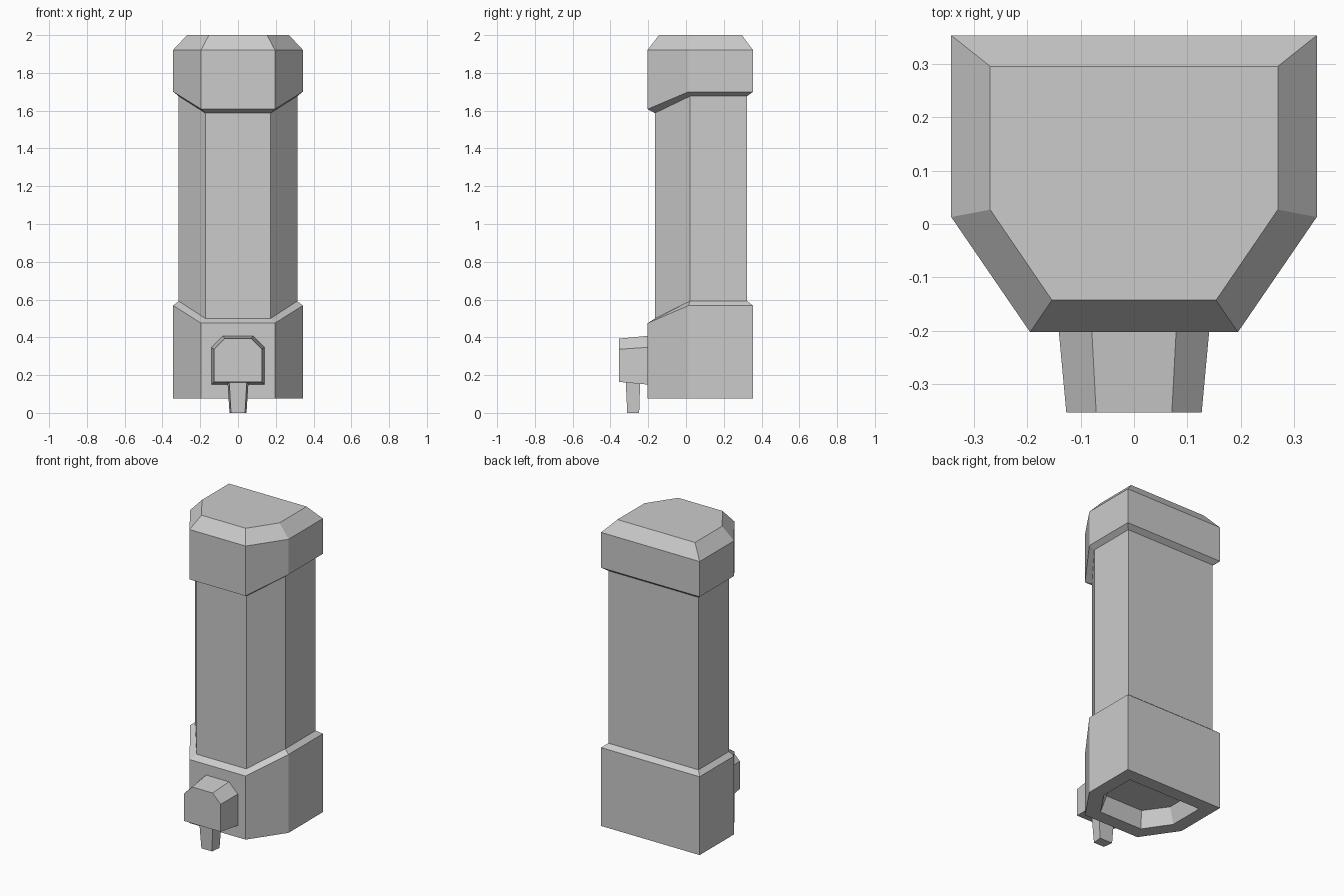
import bpy, bmesh

if "Cube" in bpy.data.objects:
    bpy.data.objects.remove(bpy.data.objects["Cube"])


def loft(name, rings, cap_start=False, cap_end=False):
    """Skin a list of equal-length point rings into one flat-shaded object."""
    bm = bmesh.new()
    loops = [[bm.verts.new(p) for p in ring] for ring in rings]
    n = len(loops[0])
    for a, b in zip(loops, loops[1:]):
        for i in range(n):
            j = (i + 1) % n
            bm.faces.new((a[i], a[j], b[j], b[i]))
    if cap_start:
        bm.faces.new(loops[0][::-1])
    if cap_end:
        bm.faces.new(loops[-1])
    bmesh.ops.recalc_face_normals(bm, faces=bm.faces)
    # outermost ring decides the outward side even for open shells
    if sum(f.normal.dot(f.calc_center_median() - centre(rings)) * f.calc_area() for f in bm.faces) < 0:
        bmesh.ops.reverse_faces(bm, faces=bm.faces)
    mesh = bpy.data.meshes.new(name)
    bm.to_mesh(mesh)
    bm.free()
    obj = bpy.data.objects.new(name, mesh)
    bpy.context.collection.objects.link(obj)
    return obj


def centre(rings):
    from mathutils import Vector
    pts = [Vector(p) for r in rings for p in r]
    return sum(pts, Vector()) / len(pts)


def mirrored(half):
    """Complete a right-hand half outline (bottom to top) across x = 0."""
    return half + [(-x, y, z) for x, y, z in reversed(half)]


def hexagon(outline, z_back, z_front):
    """Six-sided ring: two front points at z_front, four others at z_back."""
    (fx, fy), (sx, sy), (bx, by) = outline
    return mirrored([(fx, fy, z_front), (sx, sy, z_back), (bx, by, z_back)])


# Plan outlines, right half: front corner, side corner, back corner
OUTER = [(0.195, -0.203), (0.343, 0.013), (0.343, 0.354)]
BODY = [(0.173, -0.165), (0.314, 0.022), (0.314, 0.324)]
ROOF = [(0.154, -0.143), (0.27, 0.027), (0.27, 0.296)]
HOLE = [(0.150, -0.118), (0.258, 0.040), (0.258, 0.270)]
RECESS = [(0.130, -0.088), (0.228, 0.050), (0.228, 0.240)]

# Base with recessed underside and sloping shoulder
loft("base", [hexagon(RECESS, 0.175, 0.175), hexagon(HOLE, 0.075, 0.075),
              hexagon(OUTER, 0.075, 0.075), hexagon(OUTER, 0.568, 0.475),
              hexagon(BODY, 0.592, 0.50)], cap_start=True)

# Main tank
loft("tank", [hexagon(BODY, 0.592, 0.50), hexagon(BODY, 1.677, 1.587)])

# Lid with bevelled top
loft("lid", [hexagon(BODY, 1.677, 1.587), hexagon(OUTER, 1.70, 1.608),
             hexagon(OUTER, 1.922, 1.922), hexagon(ROOF, 2.0, 2.0)], cap_end=True)

# Tap housing, tapering towards the front
loft("tap_housing", [
    mirrored([(0.141, -0.203, 0.150), (0.141, -0.203, 0.347), (0.079, -0.203, 0.408)]),
    mirrored([(0.127, -0.354, 0.164), (0.127, -0.354, 0.337), (0.071, -0.354, 0.393)]),
], cap_end=True)


# Nozzle under the tap
def nozzle_ring(front_x, back_x, front_y, back_y, z_front, z_back):
    return mirrored([(front_x, front_y, z_front), (back_x, back_y, z_back)])


loft("nozzle", [nozzle_ring(0.037, 0.045, -0.311, -0.248, 0, 0),
                nozzle_ring(0.046, 0.055, -0.319, -0.243, 0.161, 0.154)], cap_start=True)
